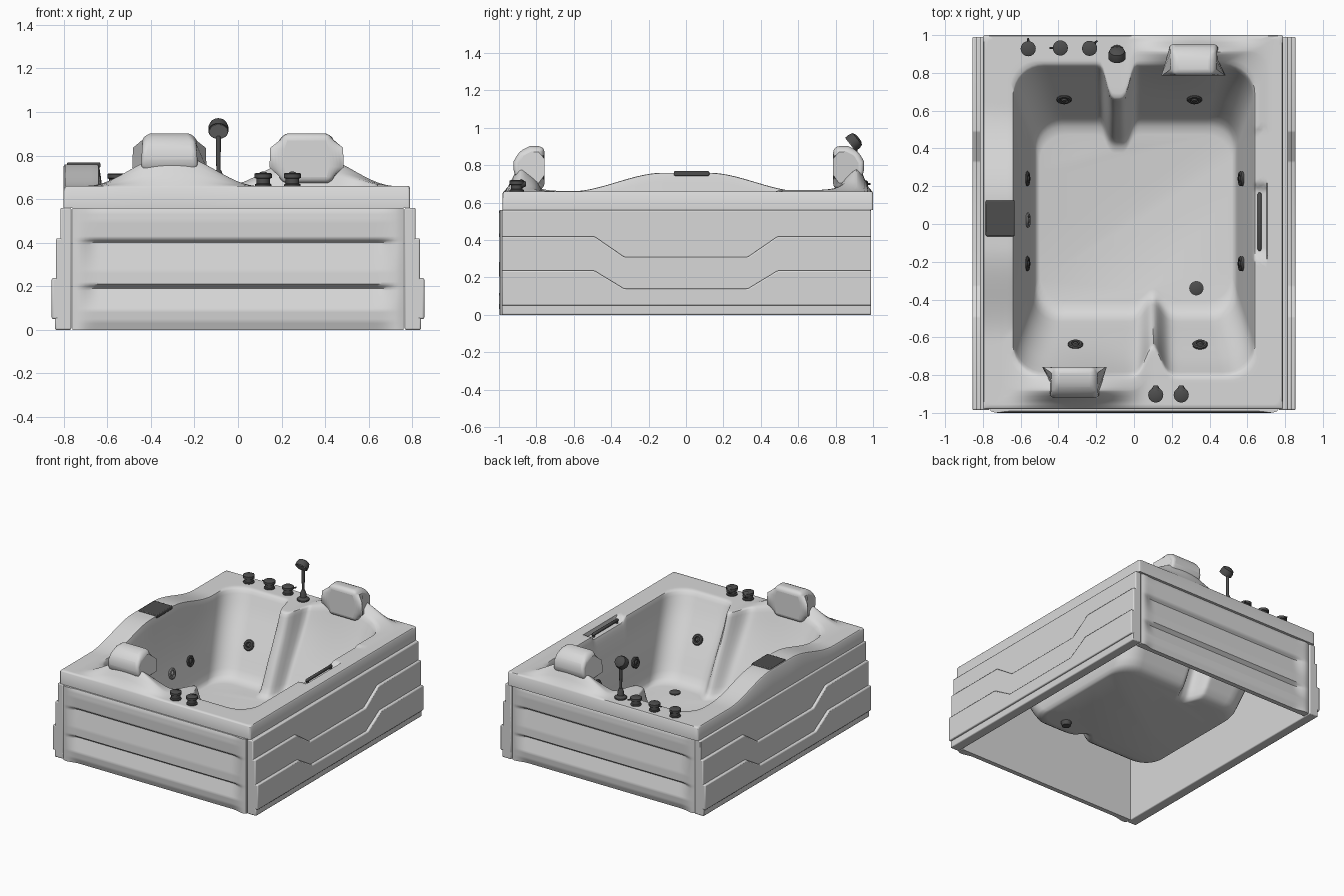
import bpy, bmesh
from math import cos, sin, pi, exp, radians
from mathutils import Vector

cube = bpy.data.objects.get("Cube")
if cube:
    bpy.data.objects.remove(cube)


def material(name, value):
    m = bpy.data.materials.new(name)
    m.use_nodes = True
    color = (value, value, value, 1)
    m.diffuse_color = color
    m.node_tree.nodes["Principled BSDF"].inputs["Base Color"].default_value = color
    return m


WHITE = material("white acrylic", 0.69)
DARK = material("dark metal", 0.075)
GREY = material("grey plastic", 0.3)


def finish(name, bm, mat, angle=35):
    bmesh.ops.recalc_face_normals(bm, faces=bm.faces)
    mesh = bpy.data.meshes.new(name)
    bm.to_mesh(mesh)
    bm.free()
    mesh.materials.append(mat)
    mesh.shade_smooth()
    mesh.set_sharp_from_angle(angle=radians(angle))
    obj = bpy.data.objects.new(name, mesh)
    bpy.context.collection.objects.link(obj)
    return obj


def bevel(obj, width, segments=2):
    b = obj.modifiers.new("bevel", "BEVEL")
    b.width, b.segments = width, segments
    b.limit_method, b.angle_limit = "ANGLE", radians(30)


def prism(name, points, start, end, mat):
    """Extrude a (y, z) outline along x."""
    bm = bmesh.new()
    a = [bm.verts.new((start, y, z)) for y, z in points]
    b = [bm.verts.new((end, y, z)) for y, z in points]
    bm.faces.new(a)
    bm.faces.new(b)
    for i in range(len(a)):
        j = (i + 1) % len(a)
        bm.faces.new((a[i], a[j], b[j], b[i]))
    return finish(name, bm, mat)


def turned(name, center, axis, profile, mat, sides=24):
    """Lathe (radius, height) pairs around an axis."""
    q = Vector(axis).normalized().to_track_quat("Z", "Y")
    bm = bmesh.new()
    rings = []
    for r, h in profile:
        rings.append([bm.verts.new(Vector(center) + q @ Vector(
            (r * cos(2 * pi * i / sides), r * sin(2 * pi * i / sides), h))) for i in range(sides)])
    for a, b in zip(rings, rings[1:]):
        for i in range(sides):
            j = (i + 1) % sides
            bm.faces.new((a[i], a[j], b[j], b[i]))
    bm.faces.new(rings[0])
    bm.faces.new(rings[-1])
    return finish(name, bm, mat)


def smooth(t):
    t = max(0, min(1, t))
    return t * t * (3 - 2 * t)


def mix(a, b, t):
    return [p + (q - p) * t for p, q in zip(a, b)]


# Tub shell: rounded rectangles lofted from the rim, over the deck, into the basin
OUTER = (-0.8, 0.79, -0.98, 1.0, 0.01)
INNER = (-0.64, 0.64, -0.81, 0.85, 0.16)
FLOOR = (-0.52, 0.535, -0.47, 0.53, 0.14)
SIDE, CORNER = 64, 8


def rectangle(rect):
    x0, x1, y0, y1, r = rect
    corners = [(x1 - r, y0 + r), (x1 - r, y1 - r), (x0 + r, y1 - r), (x0 + r, y0 + r)]
    pts = []
    for k, (cx, cy) in enumerate(corners):
        arc = [(cx + r * cos((k - 1 + i / CORNER) * pi / 2),
                cy + r * sin((k - 1 + i / CORNER) * pi / 2)) for i in range(CORNER + 1)]
        nx, ny = corners[(k + 1) % 4]
        turn = k * pi / 2
        end = (nx + r * cos(turn), ny + r * sin(turn))
        pts += arc + [mix(arc[-1], end, i / SIDE) for i in range(1, SIDE)]
    return pts


def ridge(x, y, amount, depth):
    """Push the two end walls inward where the seat dividers stand."""
    if y > 0.4:
        return y - amount * (0.18 - 0.07 * depth) * exp(-((x + 0.085) / 0.068) ** 4)
    if y < -0.35:
        return y + amount * (0.16 - 0.08 * depth) * exp(-((x - 0.1) / 0.056) ** 2)
    return y


def hump(x, y, s):
    """Raised armrest on one side and headrests at both ends."""
    h = 0
    if x < -0.45:
        h = 0.1 * smooth((0.62 - abs(y)) / 0.5)
    if abs(y) > 0.5:
        d = abs(x - (0.33 if y > 0 else -0.3))
        across = smooth(s / 0.62) if s < 0.62 else 1 - 1.1 * (s - 0.62)
        h = max(h, 0.145 * across * (0.5 + 0.5 * cos(pi * min(1, d / 0.4))))
    return h


bm = bmesh.new()
rings = []


def add_ring(rect, z, s, weight, amount, depth):
    ring = []
    for x, y in rectangle(rect):
        h = weight * hump(x, y, s)
        # Grab handle recess in the deck
        if 0.5 < x < 0.703 and z > 0.6:
            h -= 0.03 * smooth((0.2 - abs(y - 0.015)) / 0.03) * smooth((z - 0.6) / 0.04)
        ring.append(bm.verts.new((x, ridge(x, y, amount, depth), z + h)))
    rings.append(ring)


add_ring((-0.74, 0.73, -0.92, 0.94, 0.01), 0.56, 0, 0, 0, 0)
add_ring(OUTER, 0.56, 0, 0, 0, 0)
add_ring(OUTER, 0.652, 0, 1, 0, 0)
for s in (0.04, 0.15, 0.27, 0.4, 0.5, 0.56, 0.59, 0.7, 0.8, 0.9):
    add_ring(mix(OUTER, INNER, s), 0.66, s, 1, smooth((s - 0.1) / 0.9), 0)
for f, z in ((0, 0.658), (0.04, 0.648), (0.08, 0.625), (0.15, 0.575), (0.3, 0.49), (0.45, 0.41),
             (0.6, 0.33), (0.75, 0.245), (0.86, 0.18), (0.94, 0.14), (1.04, 0.117), (1.18, 0.11)):
    add_ring(mix(INNER, FLOOR, f), z, 1, max(0, 1 - f / 0.5), 1, f)
for a, b in zip(rings, rings[1:]):
    for i in range(len(a)):
        j = (i + 1) % len(a)
        bm.faces.new((a[i], a[j], b[j], b[i]))
bm.faces.new(rings[-1])
finish("tub_shell", bm, WHITE, 50)

# End panels: three padded boards, each overhanging the one below
BOARDS = [(0, 0.02), (0.04, 0.005), (0.09, 0), (0.19, 0.03), (0.21, 0.004), (0.27, 0.006),
          (0.4, 0.03), (0.42, 0.004), (0.5, 0), (0.54, 0.003), (0.56, 0.01)]


def board_depth(z):
    for (z0, d0), (z1, d1) in zip(BOARDS, BOARDS[1:]):
        if z <= z1 + 1e-6:
            return d0 + (d1 - d0) * (z - z0) / (z1 - z0)


for name, edge, sign in (("front_panel", -1.0, 1), ("back_panel", 0.99, -1)):
    bm = bmesh.new()
    nx, nz = 76, 56
    grid = []
    for i in range(nx + 1):
        col = []
        for k in range(nz + 1):
            x, z = -0.76 + 1.52 * i / nx, 0.56 * k / nz
            inset = 0.76 - abs(x)
            depth = board_depth(z) * smooth((inset - 0.01) / 0.11) + 0.01 * (1 - smooth(inset / 0.03))
            col.append(bm.verts.new((x, edge + sign * depth, z)))
        grid.append(col)
    for i in range(nx):
        for k in range(nz):
            bm.faces.new((grid[i][k], grid[i + 1][k], grid[i + 1][k + 1], grid[i][k + 1]))
    rim = [e for e in bm.edges if e.is_boundary]
    for v in bmesh.ops.extrude_edge_only(bm, edges=rim)["geom"]:
        if isinstance(v, bmesh.types.BMVert):
            v.co.y = edge + sign * 0.055
    bmesh.ops.contextual_create(bm, geom=[e for e in bm.edges if e.is_boundary])
    finish(name, bm, WHITE, 50)

# Stepped side panels, layer by layer
Y0, Y1 = -0.985, 0.99


def dipped(low, high, dip):
    return [(Y0, low), (Y1, low), (Y1, high), (0.49, high), (0.33, dip),
            (-0.33, dip), (-0.49, high), (Y0, high)]


for side, sx in (("left", 1), ("right", -1)):
    layers = (("base", [(Y0, 0), (Y1, 0), (Y1, 0.56), (Y0, 0.56)], 0.815),
              ("plinth", [(Y0, 0), (Y1, 0), (Y1, 0.06), (Y0, 0.06)], 0.84),
              ("middle", dipped(0.02, 0.42, 0.31), 0.835),
              ("lower", dipped(0.05, 0.237, 0.14), 0.855))
    for part, outline, x in layers:
        bevel(prism(f"{side}_panel_{part}", outline, sx * 0.765, sx * x, WHITE), 0.007)

# Head pillows, arched at the top and narrower at the bottom
for name, cx, sy, shift in (("front_pillow", -0.315, -1, 0.757), ("back_pillow", 0.315, 1, 0.787)):
    outline = [(0, 0.67), (0, 0.75), (0, 0.83), (0, 0.902), (0.08, 0.902), (0.135, 0.875),
               (0.165, 0.82), (0.165, 0.75), (0.1, 0.68)]
    pillow = prism(name, [(sy * (shift + d), z) for d, z in outline], -0.14, 0.14, WHITE)
    for v in pillow.data.vertices:
        v.co.x = cx + v.co.x * (1 - 0.2 * ((v.co.z - 0.78) / 0.12) ** 2)
    bevel(pillow, 0.032, 5)

# Water jets and suction cover on the basin walls
jet = [(0.036, -0.025), (0.04, 0.006), (0.034, 0.012), (0.022, 0.012), (0.018, 0.005), (0.01, 0.016)]
for i, (x, y, z) in enumerate(((-0.37, 0.662, 0.335), (0.32, 0.662, 0.335),
                               (-0.31, -0.64, 0.39), (0.35, -0.64, 0.39))):
    turned(f"end_jet_{i + 1}", (x, y, z), (0, -0.84 if y > 0 else 0.84, 0.53), jet, DARK)
for i, y in enumerate((-0.21, 0.24)):
    for side, sx in (("left", 1), ("right", -1)):
        turned(f"{side}_jet_{i + 1}", (sx * 0.568, y, 0.325), (-sx, 0, 0.22), jet, DARK)
turned("suction_cover", (-0.566, 0.02, 0.315), (1, 0, 0.22), jet, GREY)
turned("drain", (0.33, -0.34, 0.11), (0, 0, 1),
       [(0.03, -0.03), (0.038, 0), (0.038, 0.008), (0.026, 0.014)], DARK)

# Deck taps
knob = [(0.038, 0), (0.038, 0.008), (0.031, 0.012), (0.031, 0.034), (0.04, 0.038), (0.04, 0.056), (0.034, 0.06)]
for i, (x, y, lever) in enumerate(((-0.56, 0.928, (0, 1, 0)), (-0.39, 0.932, (-1, 0, 0)),
                                   (-0.235, 0.93, (1, 1, 0)))):
    turned(f"back_tap_{i + 1}", (x, y, 0.658), (0, 0, 1), knob, DARK)
    turned(f"back_tap_lever_{i + 1}", (x, y, 0.7), lever, [(0.007, 0.02), (0.005, 0.058)], DARK, 10)
for i, x in enumerate((0.115, 0.25)):
    turned(f"front_tap_{i + 1}", (x, -0.905, 0.66), (0, 0, 1), knob, DARK)
    turned(f"front_tap_lever_{i + 1}", (x, -0.905, 0.7), (0, 1, 0), [(0.028, 0.02), (0.012, 0.05)], DARK, 12)

# Hand shower
turned("shower_base", (-0.09, 0.905, 0.655), (0, 0, 1),
       [(0.042, 0), (0.042, 0.015), (0.024, 0.03), (0.02, 0.06), (0.012, 0.08)], DARK)
turned("shower_stem", (-0.09, 0.905, 0.7), (0, 0, 1), [(0.009, 0), (0.012, 0.19)], DARK, 14)
aim = (0, -0.78, -0.62)
turned("shower_head", (-0.09, 0.9, 0.928), aim,
       [(0.02, -0.03), (0.04, -0.02), (0.046, 0), (0.046, 0.025)], DARK)
turned("shower_face", (-0.09, 0.9, 0.928), aim, [(0.041, 0.022), (0.041, 0.028)], GREY)

# Control pad on the armrest
pad = prism("control_pad", [(-0.065, 0.743), (0.125, 0.743), (0.125, 0.769), (-0.065, 0.769)],
            -0.785, -0.632, DARK)
bevel(pad, 0.006)

# Grab handle in its recess
turned("grab_bar", (0.665, 0.012, 0.65), (0, 1, 0),
       [(0.004, -0.155), (0.011, -0.145), (0.011, 0.145), (0.004, 0.155)], DARK, 14)
for i, y in enumerate((-0.125, 0.15)):
    turned(f"grab_bar_post_{i + 1}", (0.665, y, 0.62), (0, 0, 1), [(0.01, 0), (0.01, 0.03)], DARK, 12)
